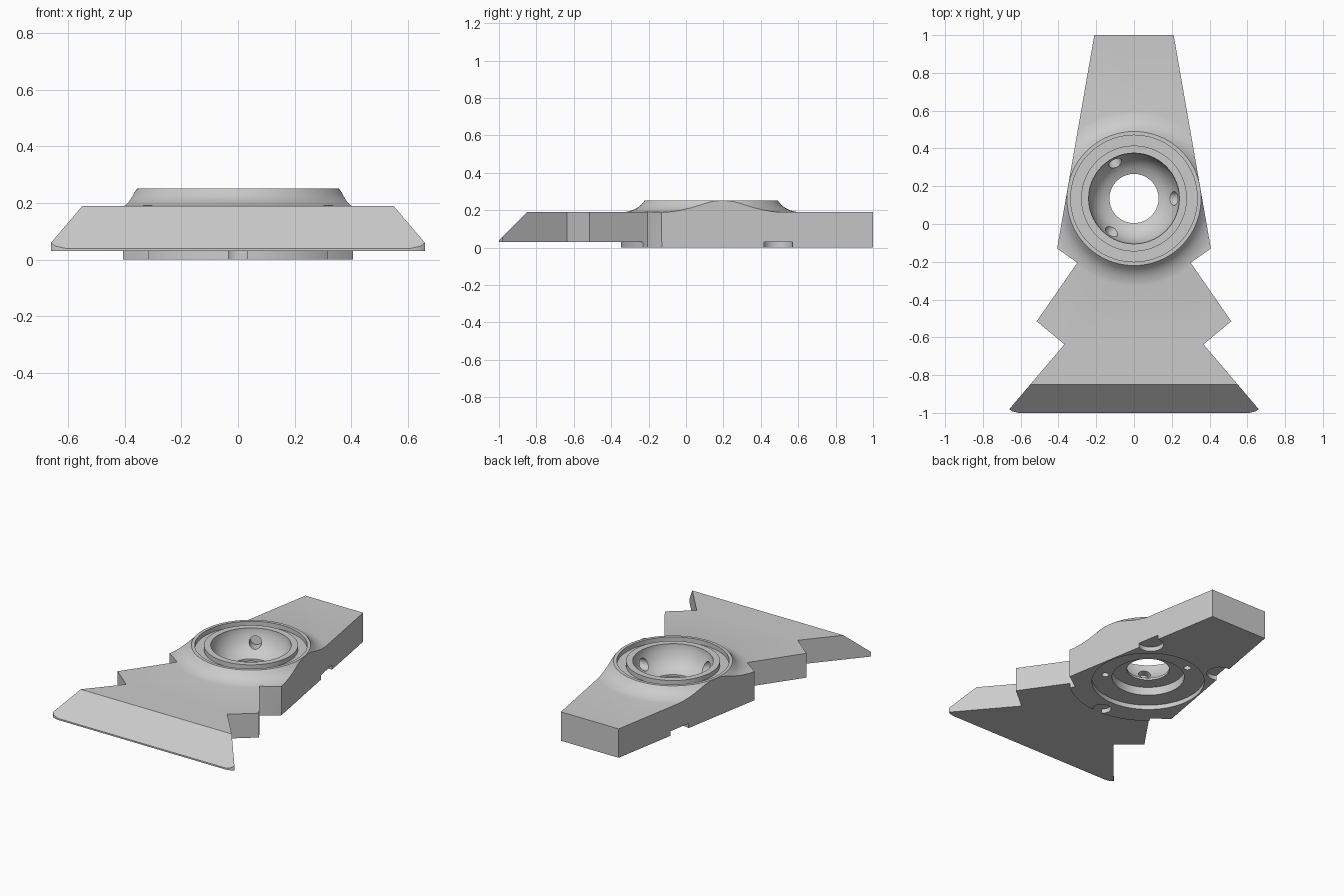
import bpy, bmesh
from math import sin, cos, pi, radians, atan2
from mathutils import Vector, Matrix

cube = bpy.data.objects.get("Cube")
if cube:
    bpy.data.objects.remove(cube)

CENTRE = Vector((0, 0.135, 0))
SEG = 96

steel = bpy.data.materials.new("light_grey_steel")
steel.use_nodes = True
GREY = (0.6, 0.6, 0.6, 1)
steel.diffuse_color = GREY
steel.node_tree.nodes["Principled BSDF"].inputs["Base Color"].default_value = GREY


def finish(name, bm):
    bmesh.ops.remove_doubles(bm, verts=bm.verts, dist=1e-5)
    bmesh.ops.recalc_face_normals(bm, faces=bm.faces)
    mesh = bpy.data.meshes.new(name)
    bm.to_mesh(mesh)
    bm.free()
    mesh.materials.append(steel)
    obj = bpy.data.objects.new(name, mesh)
    bpy.context.collection.objects.link(obj)
    return obj


def prism(name, points, direction):
    """Extrude a closed 3D polygon along a direction."""
    bm = bmesh.new()
    face = bm.faces.new([bm.verts.new(p) for p in points])
    out = bmesh.ops.extrude_face_region(bm, geom=[face])
    moved = [v for v in out["geom"] if isinstance(v, bmesh.types.BMVert)]
    bmesh.ops.translate(bm, verts=moved, vec=direction)
    return finish(name, bm)


def lathe(name, profile):
    """Turn a closed (radius, height) profile about the hub axis."""
    bm = bmesh.new()
    verts = [bm.verts.new((r, 0, z)) for r, z in profile]
    edges = [bm.edges.new((a, b)) for a, b in zip(verts, verts[1:] + verts[:1])]
    bmesh.ops.spin(bm, geom=verts + edges, cent=(0, 0, 0), axis=(0, 0, 1),
                   angle=2 * pi, steps=SEG, use_duplicate=False)
    bmesh.ops.translate(bm, verts=bm.verts, vec=CENTRE)
    # drop the zero-size faces and axis wires left along the axis
    bmesh.ops.remove_doubles(bm, verts=bm.verts, dist=1e-5)
    bmesh.ops.delete(bm, geom=[e for e in bm.edges if not e.link_faces], context='EDGES')
    return finish(name, bm)


def drill(name, start, end, radius):
    """Cylinder running between two points."""
    bm = bmesh.new()
    axis = end - start
    place = Matrix.Translation((start + end) / 2) @ axis.to_track_quat('Z', 'Y').to_matrix().to_4x4()
    bmesh.ops.create_cone(bm, cap_ends=True, segments=32, radius1=radius, radius2=radius,
                          depth=axis.length, matrix=place)
    return finish(name, bm)


def polar(radius, degrees, z):
    a = radians(degrees)
    return CENTRE + Vector((radius * cos(a), radius * sin(a), z))


def combine(target, tool, operation):
    mod = target.modifiers.new(operation.lower(), 'BOOLEAN')
    mod.operation, mod.solver, mod.object = operation, 'EXACT', tool
    bpy.context.view_layer.objects.active = target
    bpy.ops.object.modifier_apply(modifier=mod.name)
    bpy.data.objects.remove(tool)


# Slab with the flared hub raised from it
body = prism("blade_body", [(-2, -2, 0), (2, -2, 0), (2, 2, 0), (-2, 2, 0)], (0, 0, 0.19))
hub = lathe("hub", [(0, 0.1), (0.455, 0.1), (0.475, 0.188), (0.445, 0.193), (0.42, 0.2),
                    (0.395, 0.212), (0.375, 0.228), (0.355, 0.252), (0, 0.252)])
combine(body, hub, 'UNION')

# Tapered shank and stepped, spreading blade outline
half = [(0.21, 1), (0.407, -0.13), (0.3, -0.205), (0.515, -0.515),
        (0.368, -0.637), (0.66, -0.98), (0.645, -0.992), (0.61, -1)]
outline = half + [(-x, y) for x, y in reversed(half)]
combine(body, prism("outline", [(x, y, -0.1) for x, y in outline], (0, 0, 0.6)), 'INTERSECT')

# Sloping cutting edge
combine(body, prism("edge_cut", [(-1, -0.8, 0.24), (-1, -1.1, -0.06), (-1, -1.3, 0.3)], (2, 0, 0)),
        'DIFFERENCE')

# Thinner blade underside, ending in an arc around the hub
RADIUS = 0.485
first = atan2(-0.13 - CENTRE.y, 0.407)
arc = [(RADIUS * cos(a), CENTRE.y + RADIUS * sin(a))
       for a in (first + (-pi - 2 * first) * i / 32 for i in range(33))]
relief = [(1, -1.3), (1, -0.13)] + arc + [(-1, -0.13), (-1, -1.3)]
combine(body, prism("underside_relief", [(x, y, -0.1) for x, y in relief], (0, 0, 0.13)), 'DIFFERENCE')

# Bowl above, stepped bore and disc recess below
bowl = [(0.13, 0.1), (0.165, 0.115), (0.195, 0.14), (0.217, 0.17), (0.233, 0.21), (0.24, 0.24)]
combine(body, lathe("bore", [(0, -0.1), (0.345, -0.1), (0.345, 0.03), (0.222, 0.03), (0.222, 0.085),
                             (0.13, 0.085)] + bowl + [(0.24, 0.35), (0, 0.35)]), 'DIFFERENCE')

# Ring groove in the hub top
combine(body, lathe("groove", [(0.28, 0.222), (0.335, 0.222), (0.335, 0.3), (0.28, 0.3)]), 'DIFFERENCE')

# Three ball sockets in the bowl wall
for angle in (0, 118, 236):
    combine(body, drill("socket", polar(0.1, angle, 0.18), polar(0.275, angle, 0.165), 0.037), 'DIFFERENCE')

# Pin holes and rim notches underneath
for angle in (-34, 115):
    combine(body, drill("pin_hole", polar(0.265, angle, -0.1), polar(0.265, angle, 0.06), 0.022), 'DIFFERENCE')
for angle, radius, size in ((-90, 0.44, 0.055), (52, 0.45, 0.08), (128, 0.45, 0.08)):
    combine(body, drill("notch", polar(radius, angle, -0.1), polar(radius, angle, 0.0301), size), 'DIFFERENCE')

# Smooth turned surfaces, crisp edges
bpy.ops.object.select_all(action='DESELECT')
body.select_set(True)
bpy.context.view_layer.objects.active = body
bpy.ops.object.shade_smooth_by_angle(angle=radians(30))
